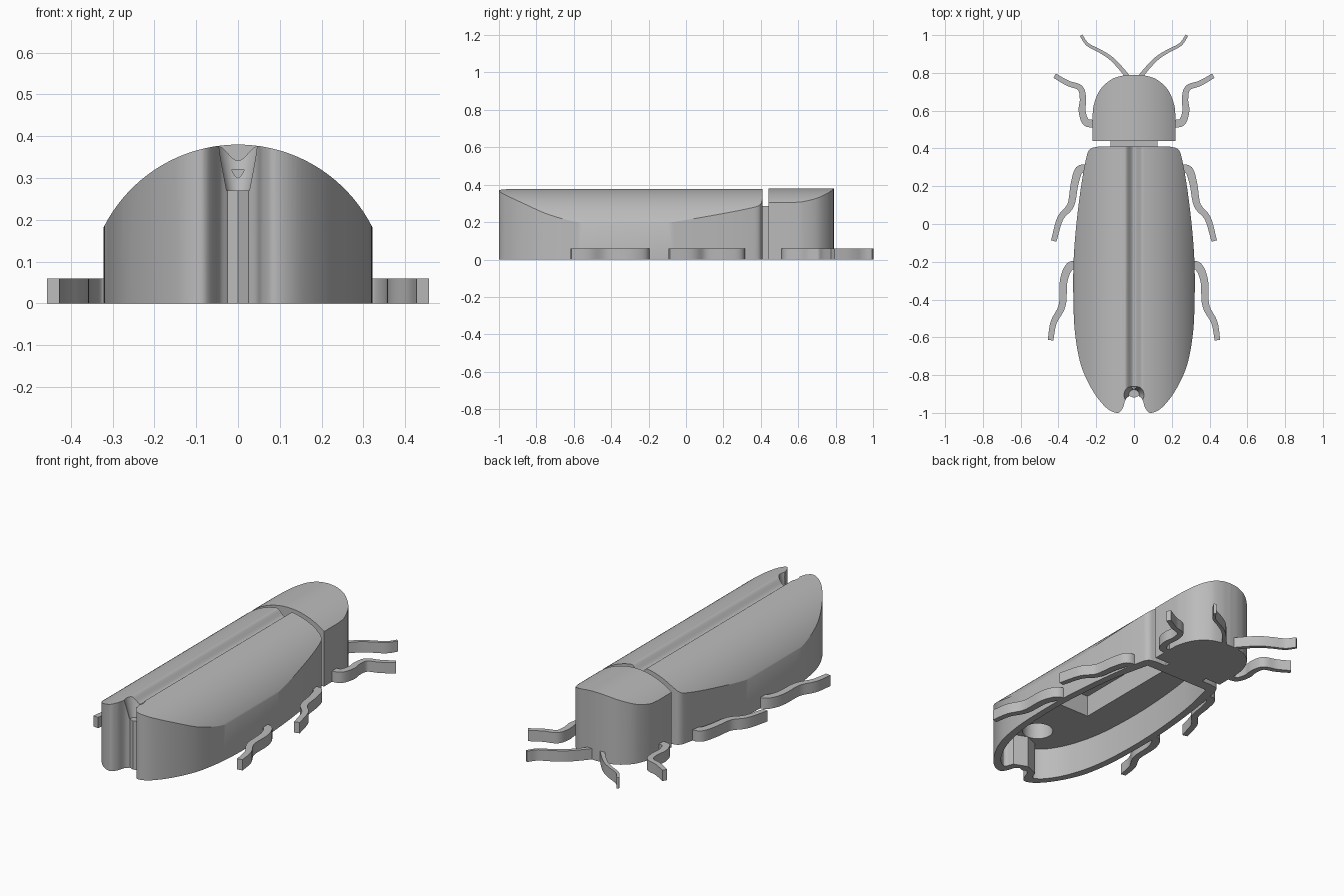
import bpy, bmesh, math
from mathutils import Vector

if "Cube" in bpy.data.objects:
    bpy.data.objects.remove(bpy.data.objects["Cube"])

grey = bpy.data.materials.new("plain grey")
grey.use_nodes = True
grey.diffuse_color = (0.5, 0.5, 0.5, 1)
grey.node_tree.nodes["Principled BSDF"].inputs["Base Color"].default_value = (0.5, 0.5, 0.5, 1)


def spline(points, steps=6):
    """Smooth curve through the given points."""
    p = [Vector(q) for q in points]
    p = [2 * p[0] - p[1]] + p + [2 * p[-1] - p[-2]]
    out = []
    for a, b, c, d in zip(p, p[1:], p[2:], p[3:]):
        for i in range(steps):
            t = i / steps
            out.append(0.5 * (2 * b + (c - a) * t + (2 * a - 5 * b + 4 * c - d) * t * t
                              + (3 * b - a - 3 * c + d) * t ** 3))
    return out + [p[-2]]


def mirrored(half):
    """Close a half outline that starts and ends on the centre line."""
    return half + [Vector((-q.x, q.y)) for q in reversed(half[1:-1])]


def prism(name, outline, low, high, along_y=False):
    """Extrude a closed outline along z, or along y."""
    bm = bmesh.new()
    place = (lambda q: (q[0], low, q[1])) if along_y else (lambda q: (q[0], q[1], low))
    face = bm.faces.new([bm.verts.new(place(q)) for q in outline])
    new = bmesh.ops.extrude_face_region(bm, geom=[face])["geom"]
    move = (0, high - low, 0) if along_y else (0, 0, high - low)
    bmesh.ops.translate(bm, vec=move, verts=[v for v in new if isinstance(v, bmesh.types.BMVert)])
    bmesh.ops.recalc_face_normals(bm, faces=bm.faces)
    mesh = bpy.data.meshes.new(name)
    bm.to_mesh(mesh)
    bm.free()
    mesh.materials.append(grey)
    obj = bpy.data.objects.new(name, mesh)
    bpy.context.collection.objects.link(obj)
    return obj


def activate(obj):
    bpy.ops.object.select_all(action='DESELECT')
    obj.select_set(True)
    bpy.context.view_layer.objects.active = obj


def cut(obj, cutter, operation='DIFFERENCE'):
    mod = obj.modifiers.new("cut", 'BOOLEAN')
    mod.operation, mod.object, mod.solver = operation, cutter, 'EXACT'
    activate(obj)
    bpy.ops.object.modifier_apply(modifier=mod.name)
    bpy.data.objects.remove(cutter)


def smooth(obj):
    activate(obj)
    bpy.ops.object.shade_smooth_by_angle(angle=math.radians(30))


def box(x, y0, y1):
    return [(-x, y0), (x, y0), (x, y1), (-x, y1)]


def dome(groove):
    """Arched cross-section, with an optional smooth groove on the ridge."""
    pts = []
    for i in range(161):
        x = 0.345 * (1 - i / 80)
        z = 0.02 + math.sqrt(0.36 ** 2 - x * x)
        if groove and abs(x) < 0.05:
            z -= 0.019 * (1 + math.cos(math.pi * x / 0.05))
        pts.append((x, z))
    return [(-0.345, -0.1), (0.345, -0.1)] + pts


def cone(name, y, low, high, r_low, r_high):
    bpy.ops.mesh.primitive_cone_add(vertices=40, radius1=r_low, radius2=r_high,
                                    depth=high - low, location=(0, y, (low + high) / 2))
    bpy.context.object.name = name
    bpy.context.object.data.materials.append(grey)
    return bpy.context.object


# wing case: outline trimmed by the arched section
side = spline([(0.19, 0.41), (0.235, 0.395), (0.255, 0.34), (0.28, 0.2), (0.305, 0),
               (0.32, -0.2), (0.321, -0.4), (0.312, -0.58), (0.28, -0.75), (0.22, -0.88),
               (0.15, -0.97), (0.09, -1), (0.06, -0.975), (0.045, -0.93), (0.025, -0.91)])
body = prism("wing_case", mirrored([Vector((0, 0.41))] + side + [Vector((0, -0.92))]), 0, 0.5)
cut(body, prism("section", dome(True), -1.1, 0.5, True), 'INTERSECT')

# hollow underside, deeper pocket and tail opening
inner = spline([(0.2, 0.35), (0.245, 0.15), (0.275, -0.1), (0.285, -0.35), (0.27, -0.6),
                (0.225, -0.78), (0.16, -0.9), (0.1, -0.945), (0.075, -0.9)])
cut(body, prism("hollow", mirrored([Vector((0, 0.35))] + inner + [Vector((0, -0.87))]), -0.1, 0.18))
cut(body, prism("pocket", box(0.1, -0.5, 0.25), 0.1, 0.3))
cut(body, cone("bore", -0.79, 0.1, 0.32, 0.08, 0.08))
cut(body, cone("tail_notch", -0.905, 0.27, 0.39, 0.028, 0.056))
smooth(body)

# head and neck
cheek = spline([(0.22, 0.56), (0.213, 0.63), (0.18, 0.71), (0.12, 0.765), (0.06, 0.785), (0, 0.79)])
head = prism("head", mirrored([Vector((0, 0.44)), Vector((0.22, 0.44))] + cheek), 0, 0.5)
cut(head, prism("section", dome(False), 0.3, 0.9, True), 'INTERSECT')
smooth(head)
prism("neck", box(0.125, 0.4, 0.45), 0, 0.285)

# legs and antennae: flat tapered ribbons
limbs = {
    "front_leg": (0.042, [(0.21, 0.53), (0.255, 0.54), (0.275, 0.6), (0.27, 0.66),
                          (0.285, 0.72), (0.35, 0.745), (0.42, 0.785)]),
    "middle_leg": (0.048, [(0.24, 0.29), (0.29, 0.285), (0.315, 0.21), (0.335, 0.1),
                           (0.39, 0.03), (0.425, -0.09)]),
    "hind_leg": (0.048, [(0.29, -0.22), (0.34, -0.225), (0.372, -0.3), (0.38, -0.43),
                         (0.425, -0.52), (0.442, -0.615)]),
    "antenna": (0.024, [(0.025, 0.77), (0.075, 0.83), (0.125, 0.88), (0.18, 0.915),
                        (0.245, 0.95), (0.28, 0.998)]),
}
for name, (width, points) in limbs.items():
    path = spline(points)
    left, right = [], []
    for i, p in enumerate(path):
        way = (path[min(i + 1, len(path) - 1)] - path[max(i - 1, 0)]).normalized()
        off = Vector((-way.y, way.x)) * width * (0.5 - 0.2 * i / len(path))
        left.append(p + off)
        right.append(p - off)
    ribbon = left + right[::-1]
    for label, s in (("left", 1), ("right", -1)):
        smooth(prism(label + "_" + name, [(s * q.x, q.y) for q in ribbon], 0, 0.06))
